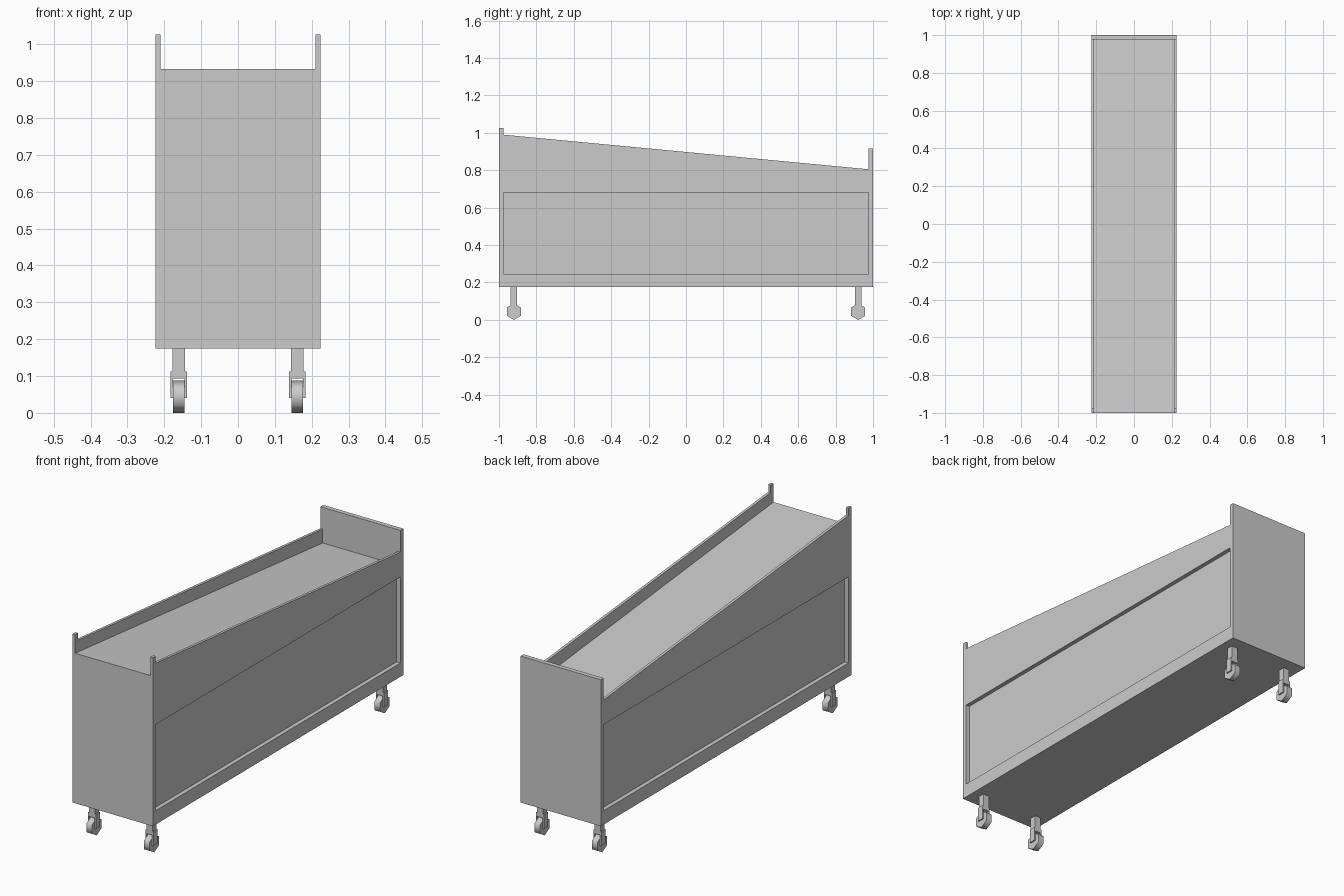
import bpy, bmesh, math
from mathutils import Matrix

if "Cube" in bpy.data.objects:
    bpy.data.objects.remove(bpy.data.objects["Cube"])


def prism(name, profile, x0, x1):
    """Extrude a (y, z) outline along x."""
    bm = bmesh.new()
    face = bm.faces.new([bm.verts.new((x0, y, z)) for y, z in profile])
    ext = bmesh.ops.extrude_face_region(bm, geom=[face])
    verts = [g for g in ext["geom"] if isinstance(g, bmesh.types.BMVert)]
    bmesh.ops.translate(bm, vec=(x1 - x0, 0, 0), verts=verts)
    bmesh.ops.recalc_face_normals(bm, faces=bm.faces)
    mesh = bpy.data.meshes.new(name)
    bm.to_mesh(mesh)
    bm.free()
    ob = bpy.data.objects.new(name, mesh)
    bpy.context.collection.objects.link(ob)
    return ob


def rect(y0, y1, z0, z1):
    return [(y0, z0), (y1, z0), (y1, z1), (y0, z1)]


def activate(ob):
    bpy.ops.object.select_all(action='DESELECT')
    ob.select_set(True)
    bpy.context.view_layer.objects.active = ob


def cut(target, cutter):
    cutter.hide_render = True
    mod = target.modifiers.new("cut", 'BOOLEAN')
    mod.operation = 'DIFFERENCE'
    mod.solver = 'EXACT'
    mod.object = cutter
    activate(target)
    bpy.ops.object.modifier_apply(modifier=mod.name)
    bpy.data.objects.remove(cutter)


W, LIP, RECESS = 0.224, 0.0135, 0.021
IN = 0.977  # inner face of end boards

# Cabinet: side silhouette with front corner posts and tall back board
cabinet = prism("cabinet", [
    (-1, 0.175), (1, 0.175), (1, 0.915), (IN, 0.915), (IN, 0.805),
    (-IN, 0.99), (-IN, 1.027), (-1, 1.027)], -W, W)

# Sloped tray between the side lips, open at the front
slope = (0.735 - 0.933) / (IN + 1)
cut(cabinet, prism("tray_cutter", [
    (-1.1, 0.933 - 0.1 * slope), (IN, 0.735), (IN, 1.2), (-1.1, 1.2)],
    -W + LIP, W - LIP))

# Recessed panel on each long side
for s in (-1, 1):
    cut(cabinet, prism("recess_cutter", rect(-IN, IN, 0.245, 0.68),
                       s * (W - RECESS), s * (W + 0.1)))

# Casters
R = 0.044
hexagon = [(R * math.sin(k * math.pi / 3), R + R * math.cos(k * math.pi / 3))
           for k in range(6)]
for sx, side in ((-1, "left"), (1, "right")):
    for sy, end in ((-1, "front"), (1, "back")):
        place = Matrix.Translation((sx * 0.161, sy * 0.92, 0))
        tag = f"{end}_{side}"
        # Stem, bridge and two fork cheeks
        stem = prism(f"caster_stem_{tag}", rect(-0.017, 0.017, 0.11, 0.176), -0.017, 0.017)
        bridge = prism(f"caster_bridge_{tag}", rect(-0.017, 0.017, 0.093, 0.112), -0.022, 0.022)
        cheeks = [prism(f"caster_cheek_{tag}_{k}", rect(-0.017, 0.017, 0.04, 0.112),
                        k * 0.0155, k * 0.022) for k in (-1, 1)]
        # Six-sided wheel with smooth tread
        wheel = prism(f"caster_wheel_{tag}", hexagon, -0.0155, 0.0155)
        activate(wheel)
        bpy.ops.object.shade_smooth_by_angle(angle=math.radians(65))
        for ob in [stem, bridge, wheel] + cheeks:
            ob.matrix_world = place
